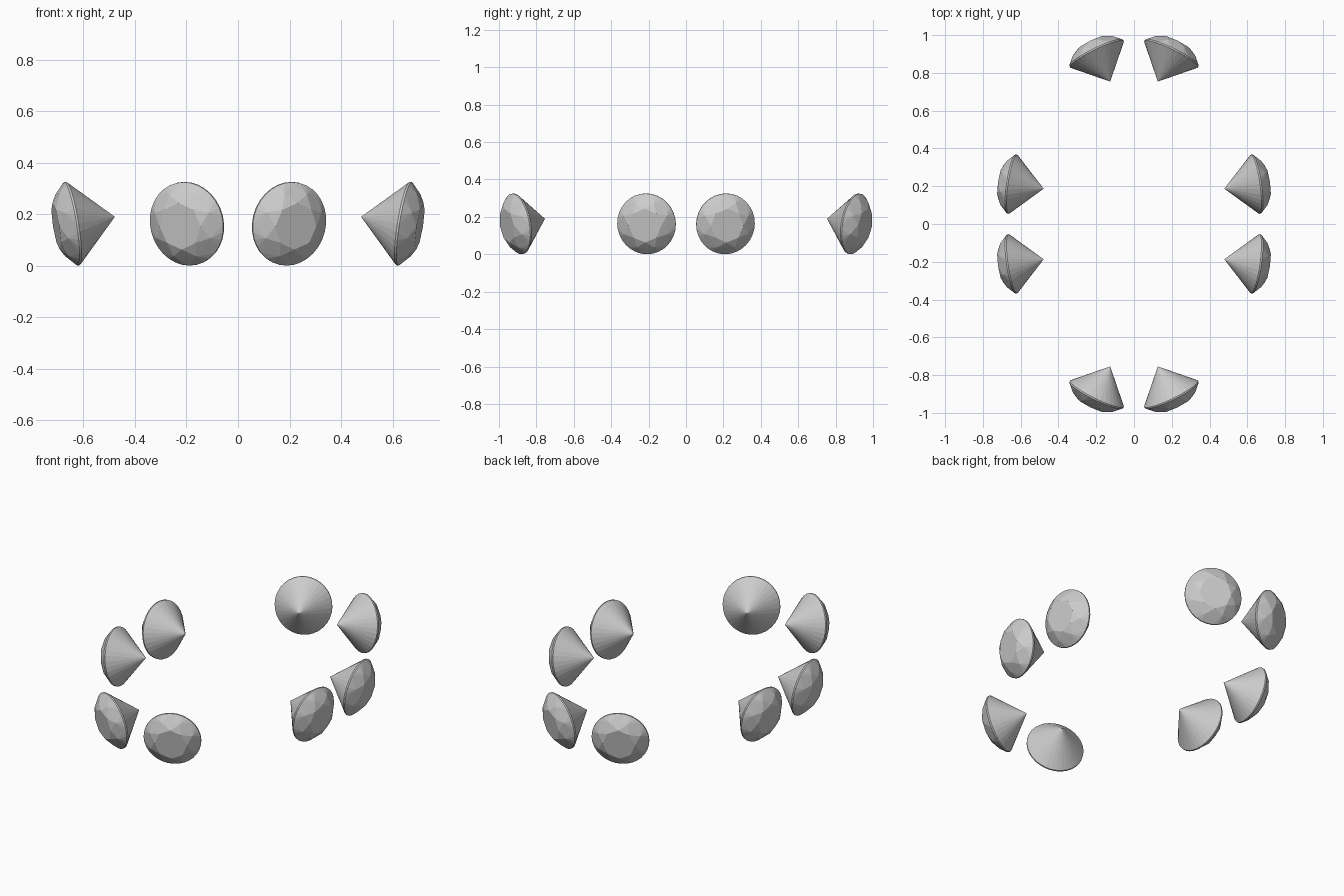
import bpy, bmesh
from math import sin, cos, pi
from mathutils import Vector

if "Cube" in bpy.data.objects:
    bpy.data.objects.remove(bpy.data.objects["Cube"])

RW, RH = 0.158, 0.164      # girdle half width / half height
CROWN, G = 0.062, 0.004    # table height, half girdle thickness


def ring(n, scale, depth, offset=0.0):
    """Points (u, v, depth) of one ring of the cut stone."""
    return [(RW * scale * cos(2 * pi * (i + offset) / n),
             RH * scale * sin(2 * pi * (i + offset) / n), depth) for i in range(n)]


def gem(name, centre, apex, sx, sy):
    """Brilliant-cut stone whose point aims at apex, mirrored by sx, sy."""
    c, a = Vector(centre), Vector(apex)
    n = (c - a).normalized()
    u = Vector((0, 0, 1)).cross(n).normalized()
    v = n.cross(u)
    pts = ring(8, 0.56, CROWN)              # table
    pts += ring(8, 0.80, 0.039, 0.5)        # star facet corners
    pts += ring(32, 1.0, G) + ring(32, 1.0, -G)   # girdle
    pts.append((0, 0, -(c - a).length))     # point
    bm = bmesh.new()
    for p in pts:
        w = c + u * p[0] + v * p[1] + n * p[2]
        bm.verts.new((w.x * sx, w.y * sy, w.z))
    bmesh.ops.convex_hull(bm, input=bm.verts[:])
    bmesh.ops.dissolve_limit(bm, angle_limit=0.01, verts=bm.verts[:], edges=bm.edges[:])
    bmesh.ops.recalc_face_normals(bm, faces=bm.faces[:])
    me = bpy.data.meshes.new(name)
    bm.to_mesh(me)
    bm.free()
    bpy.context.collection.objects.link(bpy.data.objects.new(name, me))


# Four side stones and four end stones, symmetric in x and y
for sx, xn in ((1, "right"), (-1, "left")):
    for sy, yn in ((1, "back"), (-1, "front")):
        gem(f"side_gem_{yn}_{xn}", (0.645, 0.211, 0.163), (0.478, 0.187, 0.190), sx, sy)
        gem(f"end_gem_{yn}_{xn}", (0.198, 0.902, 0.163), (0.126, 0.754, 0.190), sx, sy)
